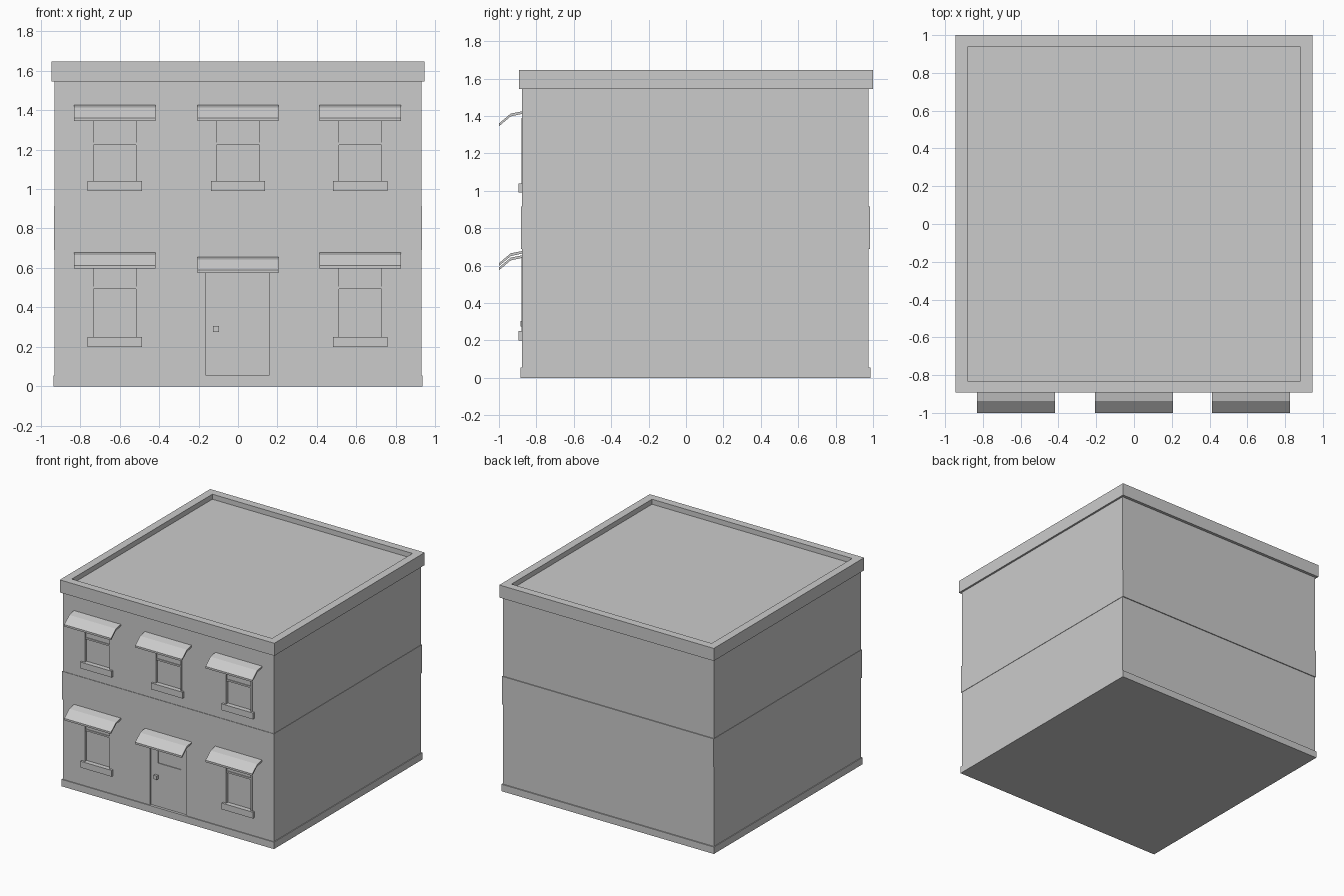
import bpy, bmesh

if "Cube" in bpy.data.objects:
    bpy.data.objects.remove(bpy.data.objects["Cube"])

FRONT = -0.877  # wall plane of the facade


def box(name, x0, x1, y0, y1, z0, z1):
    bm = bmesh.new()
    bmesh.ops.create_cube(bm, size=1)
    for v in bm.verts:
        v.co = (x1 if v.co.x > 0 else x0, y1 if v.co.y > 0 else y0, z1 if v.co.z > 0 else z0)
    me = bpy.data.meshes.new(name)
    bm.to_mesh(me)
    bm.free()
    ob = bpy.data.objects.new(name, me)
    bpy.context.collection.objects.link(ob)
    return ob


def cut(target, cutter):
    mod = target.modifiers.new("cut", 'BOOLEAN')
    mod.operation = 'DIFFERENCE'
    mod.solver = 'EXACT'
    mod.object = cutter
    bpy.context.view_layer.objects.active = target
    bpy.ops.object.modifier_apply(modifier=mod.name)
    bpy.data.objects.remove(cutter)


def awning(cx, top):
    # Bent sheet: top profile, then the underside back to the wall
    prof = [(FRONT, 0), (-0.937, -0.012), (-1.0, -0.065),
            (-1.0, -0.08), (-0.937, -0.027), (FRONT, -0.014)]
    bm = bmesh.new()
    face = bm.faces.new([bm.verts.new((cx - 0.206, y, top + z)) for y, z in prof])
    ext = bmesh.ops.extrude_face_region(bm, geom=[face])
    new = [g for g in ext["geom"] if isinstance(g, bmesh.types.BMVert)]
    bmesh.ops.translate(bm, verts=new, vec=(0.412, 0, 0))
    bmesh.ops.recalc_face_normals(bm, faces=bm.faces)
    me = bpy.data.meshes.new("awning")
    bm.to_mesh(me)
    bm.free()
    bpy.context.collection.objects.link(bpy.data.objects.new("awning", me))


def window(cx, sill, rail, top):
    # sill is the underside of the sill, rail the meeting rail, top the head
    x0, x1, bottom = cx - 0.12, cx + 0.12, sill + 0.05
    cut(walls, box("cutter", x0, x1, -1, FRONT + 0.02, bottom - 0.02, top))
    for side in (x0, x1 - 0.012):
        box("window_jamb", side, side + 0.012, FRONT - 0.003, FRONT + 0.021, bottom - 0.02, top)
    box("window_head", x0, x1, FRONT - 0.003, FRONT + 0.021, top - 0.012, top)
    box("upper_sash", x0 + 0.012, x1 - 0.012, FRONT + 0.01, FRONT + 0.021, rail, top - 0.012)
    box("meeting_rail", x0 + 0.012, x1 - 0.012, FRONT + 0.003, FRONT + 0.021, rail - 0.013, rail)
    box("window_sill", cx - 0.138, cx + 0.138, -0.895, FRONT + 0.021, sill, bottom)


# Main block with the roof tray cut into it
walls = box("walls", -0.93, 0.93, FRONT, 0.977, 0.02, 1.6)

# Plinth and floor band
box("plinth", -0.936, 0.936, -0.884, 0.986, 0, 0.055)
box("floor_band", -0.933, 0.933, -0.881, 0.984, 0.69, 0.915)

# Cornice with raised parapet edge
cornice = box("cornice", -0.945, 0.945, -0.893, 1.0, 1.545, 1.645)
cut(cornice, box("cutter", -0.882, 0.882, -0.832, 0.937, 1.605, 1.8))

# Windows and awnings
for cx in (-0.625, 0, 0.62):
    window(cx, 0.99, 1.235, 1.39)
    awning(cx, 1.425)
    if cx:
        window(cx, 0.2, 0.505, 0.645)
        awning(cx, 0.678)
awning(0, 0.655)

# Recessed door with shallow upper panel and knob
cut(walls, box("cutter", -0.163, 0.157, -1, FRONT + 0.02, 0.05, 0.62))
door = box("door", -0.163, 0.157, FRONT + 0.014, FRONT + 0.03, 0.05, 0.62)
cut(door, box("cutter", -0.1, 0.1, -1, FRONT + 0.02, 0.4, 0.58))
box("door_knob", -0.127, -0.097, FRONT - 0.008, FRONT + 0.02, 0.275, 0.305)
